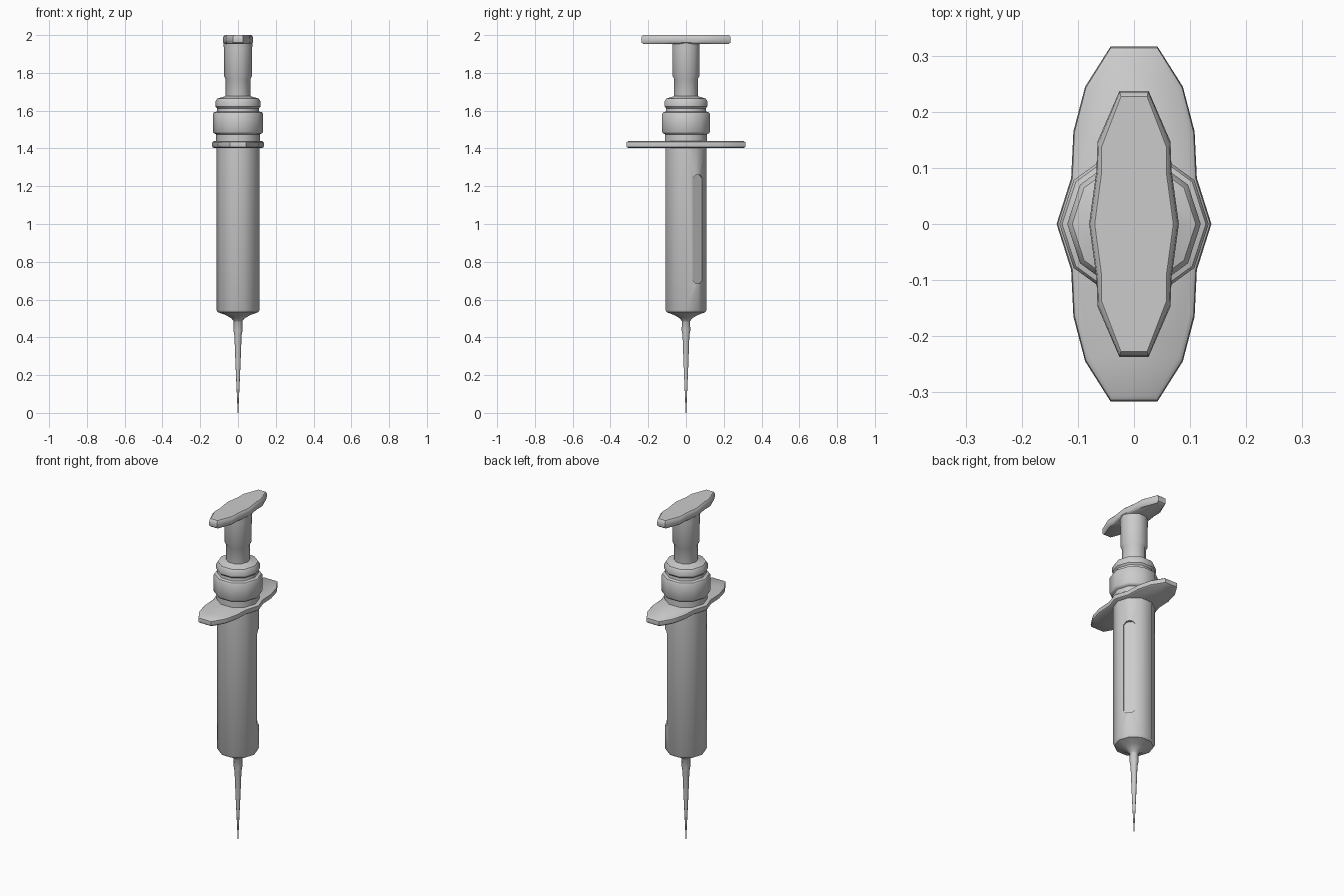
import bpy, bmesh, math
from mathutils import Matrix

if "Cube" in bpy.data.objects:
    bpy.data.objects.remove(bpy.data.objects["Cube"])

SIDES = 10


def finish(name, bm, smooth=40):
    bmesh.ops.recalc_face_normals(bm, faces=bm.faces)
    me = bpy.data.meshes.new(name)
    bm.to_mesh(me)
    bm.free()
    ob = bpy.data.objects.new(name, me)
    bpy.context.collection.objects.link(ob)
    bpy.ops.object.select_all(action='DESELECT')
    bpy.context.view_layer.objects.active = ob
    ob.select_set(True)
    if smooth:
        bpy.ops.object.shade_smooth_by_angle(angle=math.radians(smooth))
    return ob


def loft(name, rings, smooth=40):
    """Skin a stack of equal-length point rings and cap both ends."""
    bm = bmesh.new()
    loops = [[bm.verts.new(p) for p in ring] for ring in rings]
    n = len(loops[0])
    for a, b in zip(loops, loops[1:]):
        for i in range(n):
            j = (i + 1) % n
            bm.faces.new((a[i], a[j], b[j], b[i]))
    bm.faces.new(loops[0][::-1])
    bm.faces.new(loops[-1])
    return finish(name, bm, smooth)


def lathe(name, profile):
    step = math.tau / SIDES
    return loft(name, [[(r * math.cos(i * step), r * math.sin(i * step), z)
                        for i in range(SIDES)] for r, z in profile])


def plate(name, quarter, layers):
    """Four-way mirrored outline; the first quarter point lies on y = 0."""
    right = [(x, -y) for x, y in quarter[:0:-1]] + quarter
    outline = right + [(-x, -y) for x, y in right]
    rings = []
    for inset, z in layers:
        rings.append([(x - inset * x / math.hypot(x, y * 0.4),
                       y - inset * y / math.hypot(x, y), z) for x, y in outline])
    return loft(name, rings)


# Needle and its hub
lathe("needle", [(0.002, 0), (0.004, 0.05), (0.013, 0.25), (0.019, 0.41),
                 (0.024, 0.435), (0.023, 0.49), (0.034, 0.505), (0.06, 0.525)])

# Barrel with rounded lower shoulder
barrel = lathe("barrel", [(0.023, 0.485), (0.034, 0.50), (0.065, 0.518),
                          (0.107, 0.533), (0.114, 0.545), (0.114, 1.43)])

# Recessed flat window with chamfered ends
w, h, c, zc = 0.032, 0.287, 0.016, 0.972
right_side = [(w - c, -h), (w, -h + c), (w, h - c), (w - c, h)]
outline = right_side + [(-a, -b) for a, b in right_side]
cutter = loft("window_cutter", [[(d, a, zc + b) for a, b in outline]
                                for d in (0.098, 0.16)], 0)
cutter.data.transform(Matrix.Rotation(math.radians(36), 4, 'Z'))
cutter.hide_render = True
cutter.hide_set(True)
cut = barrel.modifiers.new("window", 'BOOLEAN')
cut.operation = 'DIFFERENCE'
cut.solver = 'EXACT'
cut.object = cutter

# Finger flange
plate("finger_flange",
      [(0.138, 0), (0.112, 0.082), (0.108, 0.165), (0.087, 0.245), (0.042, 0.316)],
      [(0.010, 1.402), (0.002, 1.408), (0, 1.42), (0.002, 1.433), (0.010, 1.439)])

# Collar and end cap
lathe("collar", [(0.116, 1.42), (0.116, 1.475), (0.128, 1.480), (0.133, 1.488),
                 (0.133, 1.583), (0.128, 1.591), (0.112, 1.596), (0.110, 1.612),
                 (0.119, 1.622), (0.119, 1.650), (0.110, 1.664), (0.075, 1.674),
                 (0.060, 1.680)])

# Plunger rod
lathe("plunger_rod", [(0.066, 1.64), (0.066, 1.768), (0.074, 1.782),
                      (0.075, 1.93), (0.077, 1.965)])

# Thumb rest
plate("thumb_rest",
      [(0.080, 0), (0.067, 0.095), (0.065, 0.147), (0.026, 0.237)],
      [(0.012, 1.952), (0.002, 1.960), (0, 1.975), (0.002, 1.992), (0.010, 2.0)])
